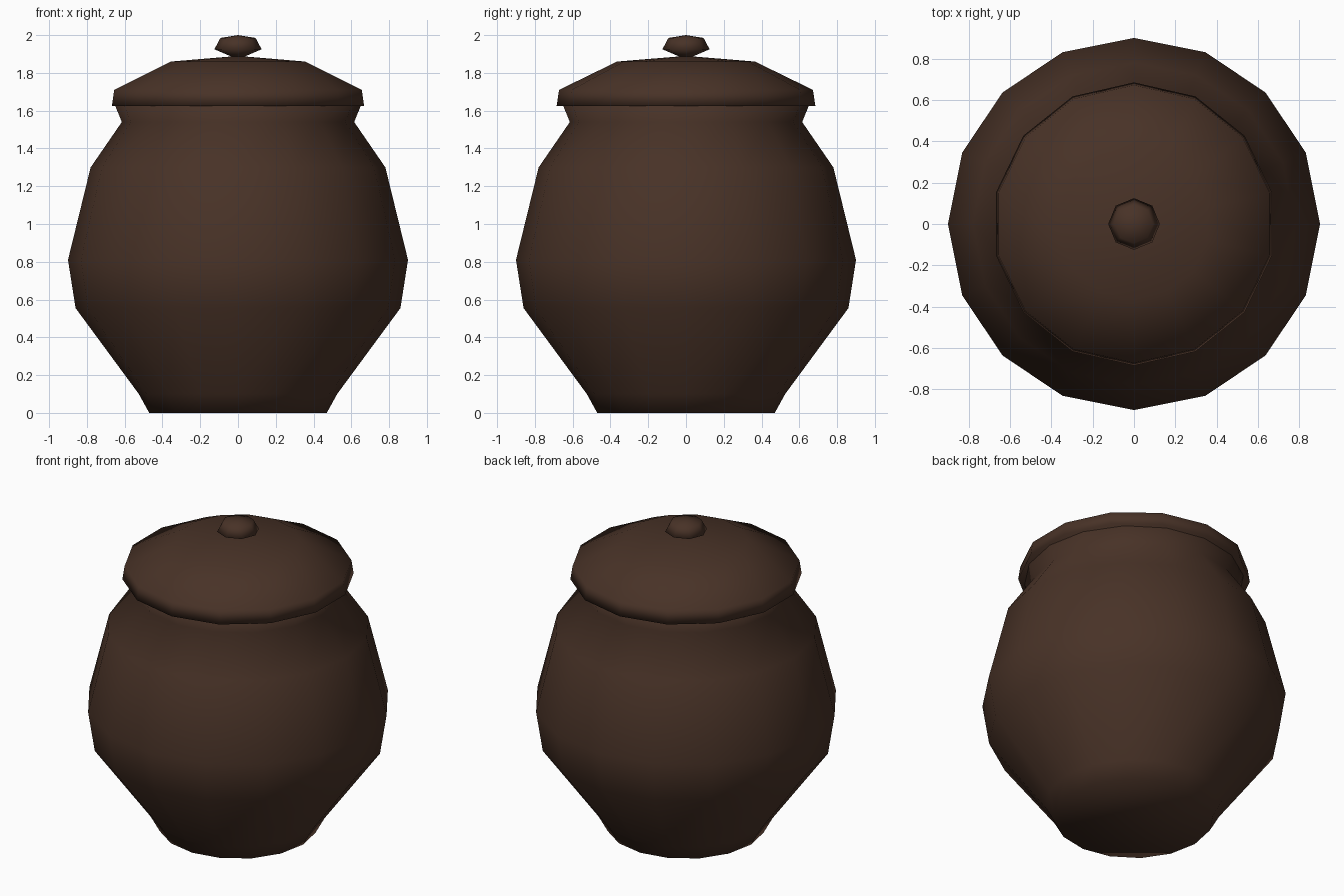
import bpy, bmesh
from math import cos, sin, pi

cube = bpy.data.objects.get("Cube")
if cube:
    bpy.data.objects.remove(cube, do_unlink=True)

# Single glazed-clay colour
clay = bpy.data.materials.new("dark_brown_clay")
clay.use_nodes = True
colour = (0.065, 0.032, 0.020, 1)
clay.diffuse_color = colour
shader = clay.node_tree.nodes["Principled BSDF"]
shader.inputs["Base Color"].default_value = colour
shader.inputs["Roughness"].default_value = 0.8


def turned(name, sides, profile):
    """Turn a (radius, height) profile, bottom to top, with a vertex on the y axis.
    A radius of zero makes a pole; any other open end is capped flat."""
    bm = bmesh.new()
    rings = []
    for r, z in profile:
        count = sides if r else 1
        angles = [pi / 2 + 2 * pi * i / sides for i in range(count)]
        rings.append([bm.verts.new((r * cos(a), r * sin(a), z)) for a in angles])
    for low, high in zip(rings, rings[1:]):
        for i in range(sides):
            j = (i + 1) % sides
            if len(high) == 1:
                bm.faces.new((low[i], low[j], high[0]))
            else:
                bm.faces.new((low[i], low[j], high[j], high[i]))
    for ring in (rings[0], rings[-1]):
        if len(ring) > 1:
            bm.faces.new(ring)
    bmesh.ops.recalc_face_normals(bm, faces=bm.faces)
    for face in bm.faces:
        face.smooth = True
    mesh = bpy.data.meshes.new(name)
    bm.to_mesh(mesh)
    bm.free()
    mesh.materials.append(clay)
    obj = bpy.data.objects.new(name, mesh)
    bpy.context.collection.objects.link(obj)
    return obj


# Pot: foot, swelling belly, pinched neck and flared rim hidden under the lid
turned("pot_body", 16, [(0.47, 0), (0.525, 0.1), (0.86, 0.555), (0.9, 0.81),
                        (0.78, 1.3), (0.615, 1.54), (0.66, 1.65)])

# Lid: short outward skirt and shallow dome
turned("lid", 14, [(0.685, 1.625), (0.672, 1.71), (0.365, 1.86), (0, 1.89)])

# Knob: faceted button on a narrow stem
turned("lid_knob", 8, [(0.02, 1.88), (0.125, 1.925), (0.093, 1.985), (0, 2.0)])
